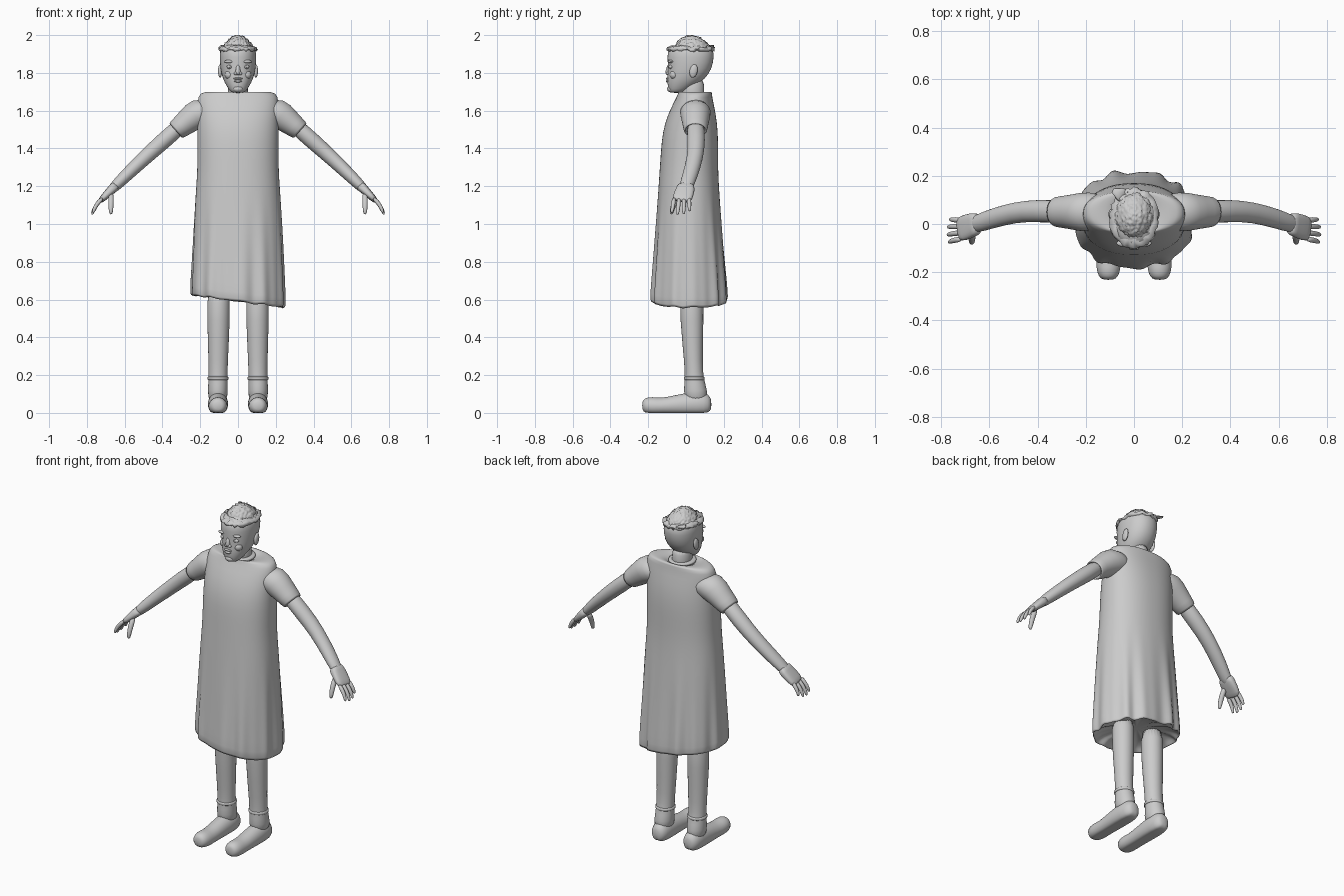
import bpy, bmesh, math, random
from mathutils import Vector, Matrix, noise

random.seed(4)
if "Cube" in bpy.data.objects:
    bpy.data.objects.remove(bpy.data.objects["Cube"], do_unlink=True)

shade = (.6, .6, .6, 1)
grey = bpy.data.materials.new("plain_grey")
grey.use_nodes = True
grey.diffuse_color = shade
grey.node_tree.nodes["Principled BSDF"].inputs["Base Color"].default_value = shade

X, Y, Z = Matrix.Identity(3)


def clamp(value):
    return max(0, min(1, value))


def finish(name, bm, levels=1):
    """Turn a bmesh into a smooth object."""
    bmesh.ops.recalc_face_normals(bm, faces=bm.faces)
    mesh = bpy.data.meshes.new(name)
    bm.to_mesh(mesh)
    bm.free()
    mesh.materials.append(grey)
    for polygon in mesh.polygons:
        polygon.use_smooth = True
    obj = bpy.data.objects.new(name, mesh)
    bpy.context.collection.objects.link(obj)
    if levels:
        modifier = obj.modifiers.new("smooth", 'SUBSURF')
        modifier.levels = modifier.render_levels = levels


def loft(name, rings, side=X, axis=None, power=2, count=20, warp=None, levels=1):
    """Skin rings of (x, y, z, half size along side, other half size)."""
    bm = bmesh.new()
    centres = [Vector(ring[:3]) for ring in rings]
    last = len(rings) - 1
    loops = []
    for i, (centre, ring) in enumerate(zip(centres, rings)):
        along = axis or (centres[min(i + 1, last)] - centres[max(i - 1, 0)]).normalized()
        across = (side - along * side.dot(along)).normalized()
        other = along.cross(across)
        loop = []
        for k in range(count):
            angle = math.tau * k / count
            a, b = (math.copysign(abs(part) ** (2 / power), part)
                    for part in (math.cos(angle), math.sin(angle)))
            point = centre + across * a * ring[3] + other * b * ring[4]
            loop.append(bm.verts.new(warp(point, angle) if warp else point))
        loops.append(loop)
    for lower, upper in zip(loops, loops[1:]):
        for k in range(count):
            bm.faces.new((lower[k], lower[k - 1], upper[k - 1], upper[k]))
    bm.faces.new(loops[0])
    bm.faces.new(loops[-1])
    finish(name, bm, levels)


def upright(name, rows, **options):
    """Loft level rings given as (z, half width, front y, back y)."""
    loft(name, [(0, (front + back) / 2, z, width, (back - front) / 2)
                for z, width, front, back in rows], axis=Z, **options)


def ball(name, location, size, tilt=0):
    bm = bmesh.new()
    place = Matrix.Translation(location) @ Matrix.Rotation(tilt, 4, 'X')
    bmesh.ops.create_uvsphere(bm, u_segments=16, v_segments=10, radius=1,
                              matrix=place @ Matrix.Diagonal((*size, 1)))
    finish(name, bm, levels=0)


def band(name, location, radius, height):
    x, y, z = location
    loft(name, [(x, y, z + rise * height, radius * grow, radius * grow)
                for rise, grow in ((-1, .9), (-1, 1), (1, 1), (1, .9))], axis=Z, count=28)


def digit(name, base, tip, radius, bend):
    """Tapered finger that arches towards bend."""
    rings = []
    for t in (0, .4, .8, 1):
        thick = radius * (1 - t ** 4 / 2)
        rings.append((*(base.lerp(tip, t) + bend * math.sin(math.pi * t)), thick, thick))
    loft(name, rings, side=Y, count=10)


# Dress: body widens downwards and rounds over the shoulders
def dress_ring(z):
    flare = clamp((1.25 - z) / .65)
    shoulder = clamp((z - 1.45) / .25) ** 2
    front = -.125 - (1.5 - z) / 15 + shoulder * .08
    back = .17 + flare * .05 - shoulder * .04
    return z, .215 + flare ** .7 * .035, front, back


# Hem slants, with folds that fade upwards
def drape(point, angle):
    low = clamp((1.15 - point.z) / .55)
    slant = clamp((.85 - point.z) / .25)
    fold = .011 * math.sin(11 * angle) + .008 * math.sin(17 * angle + 1)
    return Vector((point.x * (1 + 2 * fold * low), point.y * (1 + 4 * fold * low),
                   point.z - .135 * point.x * slant + .3 * fold * slant))


underside = [(.64, .1, -.06, .1), (.62, .22, -.15, .19), (.59, .24, -.17, .21)]
yoke = [(1.7, .18, -.04, .14), (1.7, .12, -.04, .12), (1.69, .08, -.04, .11), (1.67, .07, -.03, .1)]
upright("dress", underside + [dress_ring(.585 + i * .1) for i in range(12)] + yoke,
        power=2.25, count=72, warp=drape)
band("neckline", (0, .034, 1.69), .077, .008)

# Limbs and paired face parts, built once per side
for sign, tag in ((1, "left_"), (-1, "right_")):
    def mirrored(x, y, z):
        return Vector((sign * x, y, z))

    def sided(part, rings, **options):
        loft(tag + part, [(sign * ring[0], *ring[1:]) for ring in rings], **options)

    def sided_ball(part, location, size, tilt=0):
        ball(tag + part, mirrored(*location), size, tilt)

    sided("sleeve", [(.1, .05, 1.61, .06, .06), (.19, .05, 1.6, .09, .09),
                     (.265, .05, 1.545, .07, .066), (.333, .05, 1.49, .064, .055),
                     (.33, .05, 1.495, .05, .045), (.31, .05, 1.51, .05, .04)],
          side=Y, axis=mirrored(.75, 0, -.66))
    sided("arm", [(.27, .05, 1.55, .05, .045), (.4, .055, 1.435, .047, .044),
                  (.49, .05, 1.355, .043, .04), (.6, .02, 1.25, .041, .034),
                  (.65, 0, 1.2, .037, .029), (.68, 0, 1.17, .03, .02)], side=Y)
    sided("palm", [(.645, 0, 1.21, .042, .026), (.66, 0, 1.19, .05, .026),
                   (.715, -.02, 1.137, .054, .018), (.73, -.024, 1.12, .044, .013)],
          side=Y, power=2.8)
    for k, reach in enumerate((.9, 1, .97, .8)):
        knuckle = mirrored(.715, .026 * k - .062, 1.14)
        stretch = mirrored(.058, knuckle.y / 4, -.092) * reach
        digit(f"{tag}finger_{k}", knuckle, knuckle + stretch, .012, mirrored(.012, 0, 0))
    digit(tag + "thumb", mirrored(.672, -.03, 1.165), mirrored(.673, -.078, 1.05), .016, -Y / 90)

    sided("leg", [(.107, .055, .05, .05, .06), (.107, .05, .12, .054, .064),
                  (.106, .044, .18, .05, .05), (.105, .04, .25, .051, .048),
                  (.103, .03, .5, .061, .063), (.103, .03, .68, .063, .066)], axis=Z)
    band(tag + "sock_cuff", mirrored(.106, .044, .183), .056, .009)
    sided("foot", [(.105, .135, .045, .02, .025), (.105, .12, .045, .045, .055),
                   (.106, .07, .05, .057, .07), (.106, -.07, .04, .051, .052),
                   (.106, -.13, .034, .05, .044), (.106, -.18, .036, .052, .05),
                   (.106, -.22, .038, .042, .042), (.106, -.232, .038, .02, .02)],
          axis=-Y, warp=lambda point, angle: Vector((point.x, point.y, max(point.z, 0))))

    sided_ball("eye", (.043, -.08, 1.832), (.017, .012, .011))
    sided_ball("pupil", (.043, -.09, 1.832), (.006, .004, .006))
    sided_ball("brow", (.045, -.08, 1.86), (.028, .014, .009))
    sided_ball("cheek", (.045, -.063, 1.79), (.026, .024, .024))
    sided_ball("nostril", (.012, -.096, 1.797), (.01, .011, .009))
    sided_ball("ear", (.095, .04, 1.81), (.011, .021, .036), tilt=-.2)

# Neck and head
upright("neck", [(1.62, .056, -.025, .1), (1.7, .052, -.026, .096), (1.78, .055, -.03, .1)])
upright("head", [(1.694, .026, -.08, -.03), (1.702, .042, -.09, 0), (1.73, .06, -.097, .045),
                 (1.765, .08, -.1, .1), (1.82, .094, -.095, .138), (1.89, .098, -.1, .15),
                 (1.922, .094, -.095, .143), (1.945, .076, -.07, .12), (1.957, .04, -.03, .08)],
        power=2.15, count=28)
loft("nose", [(0, -.088, 1.85, .009, .008), (0, -.099, 1.803, .015, .014),
              (0, -.095, 1.788, .011, .009)], axis=Z, count=12)
ball("upper_lip", (0, -.096, 1.77), (.024, .011, .006))
ball("lower_lip", (0, -.095, 1.756), (.02, .012, .007))
ball("chin", (0, -.08, 1.715), (.028, .02, .018))

# Hair: curly dome with a ragged rim and a loose flap
bm = bmesh.new()
bmesh.ops.create_icosphere(bm, subdivisions=5, radius=1)
for vert in bm.verts:
    out = vert.co.copy()
    curl = .006 * noise.noise(out * 6) + .006 * noise.noise(out * 13)
    taper = 1 - max(out.z, 0) / 5
    dome = Vector((out.x * taper * .083, .037 + out.y * taper * .1 - out.z * .012,
                   1.922 + out.z * .077))
    vert.co = dome + out * curl
    vert.co.z = min(vert.co.z, 2)
finish("curly_hair", bm, levels=0)


def ragged(point, angle):
    outward = Vector((math.cos(angle), math.sin(angle), 0))
    return point + outward * random.uniform(-.006, .007) + Z * random.uniform(-.008, .008)


upright("hair_rim", [(1.915, .09, -.085, .138), (1.92, .1, -.1, .15),
                     (1.933, .1, -.1, .15), (1.938, .08, -.075, .13)],
        count=44, warp=ragged, levels=0)
loft("hair_flap", [(-.03, .11, 1.93, .035, .006), (-.06, .125, 1.938, .026, .006),
                   (-.088, .14, 1.945, .01, .004)], side=Y, count=10, levels=0)
